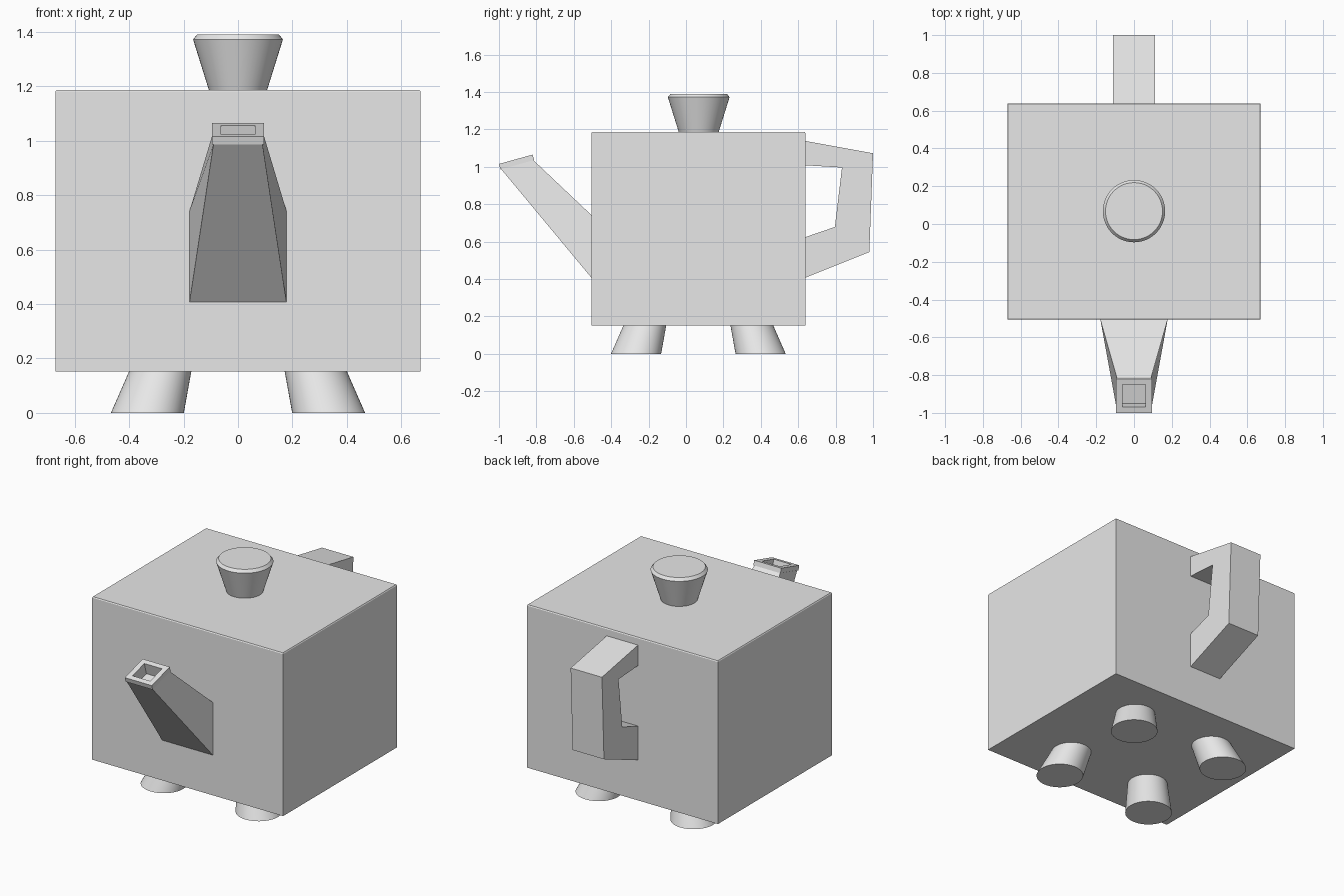
import bpy, bmesh, math
from mathutils import Vector

if "Cube" in bpy.data.objects:
    bpy.data.objects.remove(bpy.data.objects["Cube"])

grey = bpy.data.materials.new("light grey")
grey.diffuse_color = (0.8, 0.8, 0.8, 1)
grey.use_nodes = True
grey.node_tree.nodes["Principled BSDF"].inputs["Base Color"].default_value = grey.diffuse_color
CY = 0.066           # y centre of body, knob and feet


def finish(name, bm, smooth=False):
    bmesh.ops.recalc_face_normals(bm, faces=bm.faces[:])
    mesh = bpy.data.meshes.new(name)
    bm.to_mesh(mesh)
    bm.free()
    obj = bpy.data.objects.new(name, mesh)
    bpy.context.collection.objects.link(obj)
    mesh.materials.append(grey)
    if smooth:
        bpy.ops.object.select_all(action='DESELECT')
        bpy.context.view_layer.objects.active = obj
        obj.select_set(True)
        bpy.ops.object.shade_smooth_by_angle(angle=math.radians(30))
    return obj


def loft(bm, rings, cap_start=True, cap_end=True):
    """Skin a list of equally long point rings."""
    loops = [[bm.verts.new(p) for p in ring] for ring in rings]
    n = len(loops[0])
    for a, b in zip(loops, loops[1:]):
        for i in range(n):
            j = (i + 1) % n
            bm.faces.new((a[i], a[j], b[j], b[i]))
    if cap_start:
        bm.faces.new(loops[0])
    if cap_end:
        bm.faces.new(loops[-1])


def circle(x, y, z, r, n=48):
    return [(x + r * math.cos(2 * math.pi * i / n),
             y + r * math.sin(2 * math.pi * i / n), z) for i in range(n)]


def rect(hx, hy, z):
    return [(sx * hx, CY + sy * hy, z)
            for sx, sy in ((-1, -1), (1, -1), (1, 1), (-1, 1))]


def section(w, front, back):
    """Rectangle of half width w between two (y, z) points."""
    return [(-w, *front), (w, *front), (w, *back), (-w, *back)]


# Box body with a tiny chamfer round the top
bm = bmesh.new()
loft(bm, [rect(0.671, 0.572, 0.152), rect(0.671, 0.572, 1.18),
          rect(0.667, 0.568, 1.186)])
finish("body", bm)

# Lid knob, flaring upward with a chamfered rim
bm = bmesh.new()
loft(bm, [circle(0, CY + 0.002, z, r) for z, r in
          ((1.18, 0.105), (1.372, 0.165), (1.39, 0.151))])
finish("lid_knob", bm, True)

# Four splayed feet
for sx, side in ((-1, "left"), (1, "right")):
    for sy, end in ((-1, "front"), (1, "back")):
        bm = bmesh.new()
        loft(bm, [circle(sx * 0.333, CY + sy * 0.333, 0, 0.134),
                  circle(sx * 0.285, CY + sy * 0.285, 0.155, 0.114)])
        finish(f"foot_{end}_{side}", bm, True)

# Tapered spout with a rectangular lip and a recessed opening
tip_front, tip_back = Vector((-1.0, 1.015)), Vector((-0.82, 1.065))
along = (tip_back - tip_front).normalized()
down = Vector((along.y, -along.x))
rim = 0.032
hole = (tip_front + along * rim, tip_back - along * rim)
bm = bmesh.new()
loft(bm, [
    section(0.178, (-0.506, 0.407), (-0.506, 0.742)),
    section(0.09, tip_front + down * 0.03 + along * 0.004,
            tip_back + down * 0.03 - along * 0.004),
    section(0.095, tip_front + down * 0.03, tip_back + down * 0.03),
    section(0.095, tip_front, tip_back),
    section(0.062, *hole),
    section(0.062, hole[0] + down * 0.075, hole[1] + down * 0.075),
], cap_start=False)
finish("spout", bm)

# Angular handle swept through four rectangular sections
bm = bmesh.new()
loft(bm, [section(0.11, inner, outer) for inner, outer in (
    ((0.638, 1.008), (0.638, 1.138)),
    ((0.834, 0.996), (1.0, 1.072)),
    ((0.796, 0.678), (0.98, 0.544)),
    ((0.638, 0.624), (0.638, 0.407)))])
finish("handle", bm)
